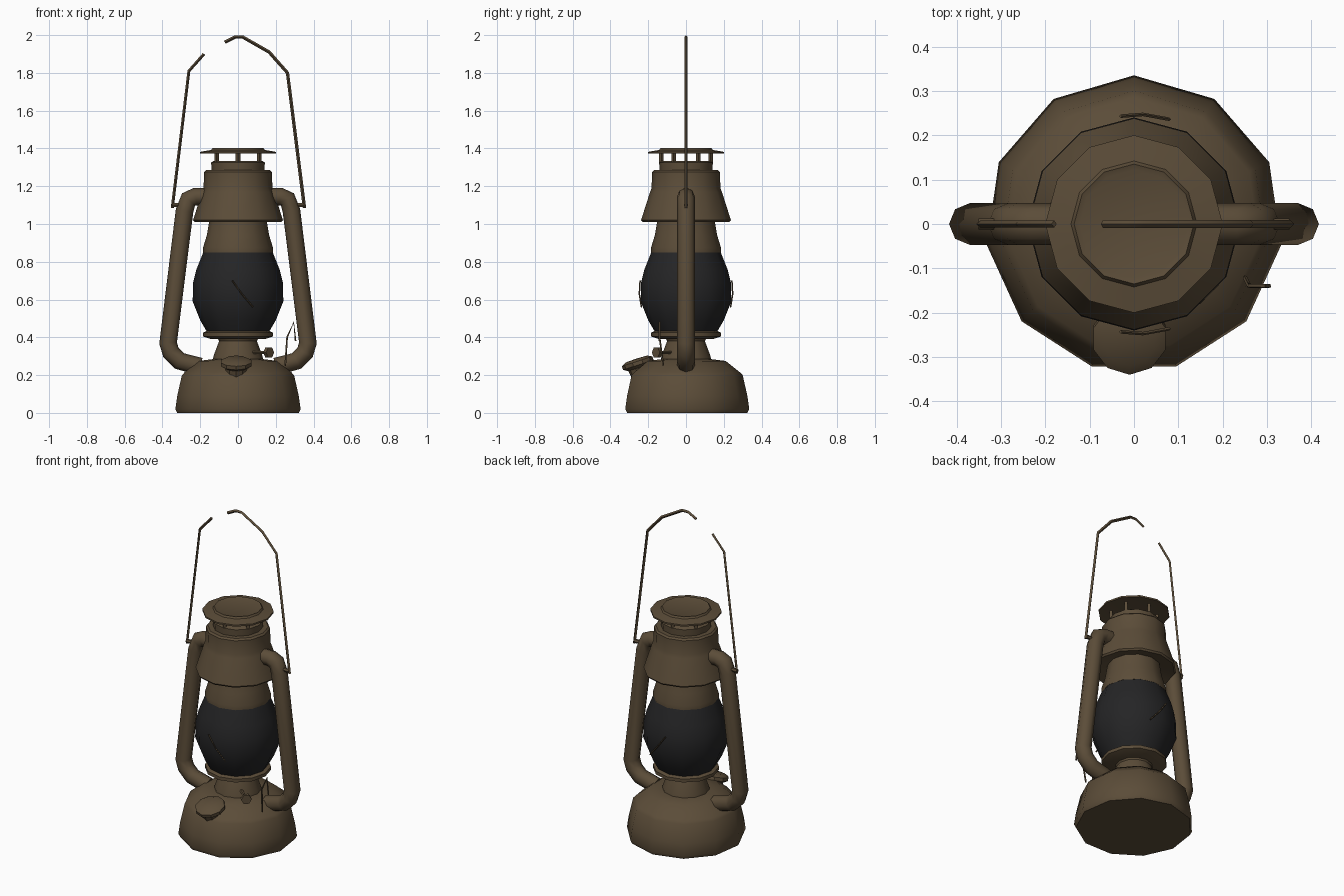
import bpy, bmesh, math
from mathutils import Matrix

cube = bpy.data.objects.get("Cube")
if cube:
    bpy.data.objects.remove(cube, do_unlink=True)


def material(name, rgb):
    m = bpy.data.materials.new(name)
    m.use_nodes = True
    m.diffuse_color = (*rgb, 1)
    m.node_tree.nodes["Principled BSDF"].inputs["Base Color"].default_value = (*rgb, 1)
    return m


BRONZE = material("aged_bronze", (0.105, 0.073, 0.04))
GLASS = material("smoked_glass", (0.018, 0.018, 0.019))


def finish(name, mesh, mat, angle=35):
    mesh.materials.clear()
    mesh.materials.append(mat)
    ob = bpy.data.objects.new(name, mesh)
    bpy.context.collection.objects.link(ob)
    bpy.ops.object.select_all(action="DESELECT")
    ob.select_set(True)
    bpy.context.view_layer.objects.active = ob
    bpy.ops.object.shade_smooth_by_angle(angle=math.radians(angle))
    return ob


def lathe(name, profile, mat=BRONZE, sides=12, loc=(0, 0, 0), tilt=0):
    """Spin a (radius, height) profile about z; zero radius closes an end."""
    bm = bmesh.new()
    rings = []
    for r, z in profile:
        count = sides if r else 1
        rings.append([bm.verts.new((r * math.cos(math.pi / 2 + math.tau * i / sides),
                                    r * math.sin(math.pi / 2 + math.tau * i / sides), z))
                      for i in range(count)])
    for a, b in zip(rings, rings[1:]):
        for i in range(sides):
            j = (i + 1) % sides
            corners = [a[i % len(a)], a[j % len(a)], b[j % len(b)], b[i % len(b)]]
            bm.faces.new(list(dict.fromkeys(corners)))
    bmesh.ops.recalc_face_normals(bm, faces=bm.faces[:])
    bm.transform(Matrix.Translation(loc) @ Matrix.Rotation(tilt, 4, "X"))
    mesh = bpy.data.meshes.new(name)
    bm.to_mesh(mesh)
    bm.free()
    return finish(name, mesh, mat)


def rod(name, path, radius, resolution=0, mat=BRONZE):
    """Sweep a round section along a path of points."""
    curve = bpy.data.curves.new(name + "_path", "CURVE")
    curve.dimensions = "3D"
    curve.bevel_depth = radius
    curve.bevel_resolution = resolution
    curve.use_fill_caps = True
    spline = curve.splines.new("POLY")
    spline.points.add(len(path) - 1)
    for p, co in zip(spline.points, path):
        p.co = (*co, 1)
    temp = bpy.data.objects.new(name + "_path", curve)
    bpy.context.collection.objects.link(temp)
    bpy.context.view_layer.update()
    graph = bpy.context.evaluated_depsgraph_get()
    mesh = bpy.data.meshes.new_from_object(temp.evaluated_get(graph))
    bpy.data.objects.remove(temp, do_unlink=True)
    return finish(name, mesh, mat, 50)


# Fuel tank with sloping shoulder
lathe("fuel_tank", [(0, 0), (0.325, 0), (0.335, 0.02), (0.325, 0.09), (0.3, 0.2),
                    (0.285, 0.215), (0.21, 0.275), (0.13, 0.285), (0, 0.285)], sides=11)

# Burner neck and the collar that carries the globe
lathe("burner_neck", [(0, 0.27), (0.135, 0.27), (0.13, 0.3), (0.1, 0.38),
                      (0.11, 0.4), (0, 0.4)])
lathe("globe_collar", [(0, 0.39), (0.14, 0.39), (0.185, 0.405), (0.185, 0.425),
                       (0.165, 0.435), (0, 0.435)])

# Glass globe
lathe("glass_globe", [(0, 0.43), (0.165, 0.43), (0.2, 0.49), (0.24, 0.59),
                      (0.238, 0.69), (0.22, 0.76), (0.18, 0.86), (0, 0.86)], GLASS)

# Chimney, flared hood and vent neck
lathe("chimney", [(0, 0.85), (0.185, 0.85), (0.185, 0.875), (0.165, 0.94),
                  (0.15, 1.03), (0, 1.03)])
lathe("hood", [(0.15, 1.03), (0.23, 1.01), (0.238, 1.02), (0.19, 1.17), (0.182, 1.19),
               (0.18, 1.275), (0.17, 1.285), (0.14, 1.285)])
lathe("vent_neck", [(0.14, 1.27), (0.142, 1.325), (0.13, 1.333), (0, 1.333)])

# Lid with a raised centre, standing on small posts
lathe("lid", [(0, 1.378), (0.14, 1.378), (0.2, 1.372), (0.2, 1.382), (0.142, 1.392),
              (0.135, 1.403), (0.122, 1.398), (0, 1.402)])
for i in range(6):
    a = math.tau * (i + 0.5) / 6
    x, y = 0.13 * math.cos(a), 0.13 * math.sin(a)
    rod(f"lid_post_{i + 1}", [(x, y, 1.32), (x, y, 1.385)], 0.012)

# Side air tubes, each with a hinge ear for the handle
for side, s in (("left", 1), ("right", -1)):
    rod(f"{side}_air_tube", [(s * x, 0, z) for x, z in
        ((0.15, 1.145), (0.225, 1.145), (0.262, 1.13), (0.283, 1.07), (0.37, 0.37),
         (0.355, 0.32), (0.31, 0.275), (0.2, 0.245))], 0.047, 2)
    rod(f"{side}_handle_pivot", [(s * 0.27, 0, 1.1), (s * 0.35, 0, 1.1)], 0.012, 1)

# Wire carrying handle, broken near the top on the right
rod("handle_main", [(x, 0, z) for x, z in
    ((0.352, 1.085), (0.262, 1.8), (0.165, 1.91), (0.025, 1.99),
     (-0.015, 1.99), (-0.07, 1.962))], 0.009)
rod("handle_right_part", [(x, 0, z) for x, z in
    ((-0.348, 1.085), (-0.26, 1.81), (-0.18, 1.9))], 0.008)

# Tilted filler cap on the front shoulder
lathe("filler_cap", [(0, -0.03), (0.055, -0.03), (0.06, 0.01), (0.085, 0.025),
                     (0.085, 0.045), (0.06, 0.058), (0, 0.06)],
      sides=10, loc=(-0.01, -0.245, 0.23), tilt=math.radians(18))

# Bent wire lever that lifts the globe, and the wick knob
rod("globe_lever", [(0.25, -0.12, 0.25), (0.26, -0.14, 0.4), (0.295, -0.14, 0.48),
                    (0.305, -0.14, 0.38)], 0.005)
rod("wick_shaft", [(0.08, -0.08, 0.32), (0.16, -0.15, 0.32)], 0.01, 1)
rod("wick_knob", [(0.155, -0.145, 0.32), (0.17, -0.16, 0.32)], 0.03, 1)

# Guard wires beside the globe, front and back
for place, s in (("front", -1), ("back", 1)):
    rod(f"{place}_guard_wire", [(-0.03, s * 0.243, 0.7), (0.02, s * 0.247, 0.63),
                                (0.08, s * 0.236, 0.56)], 0.004)
